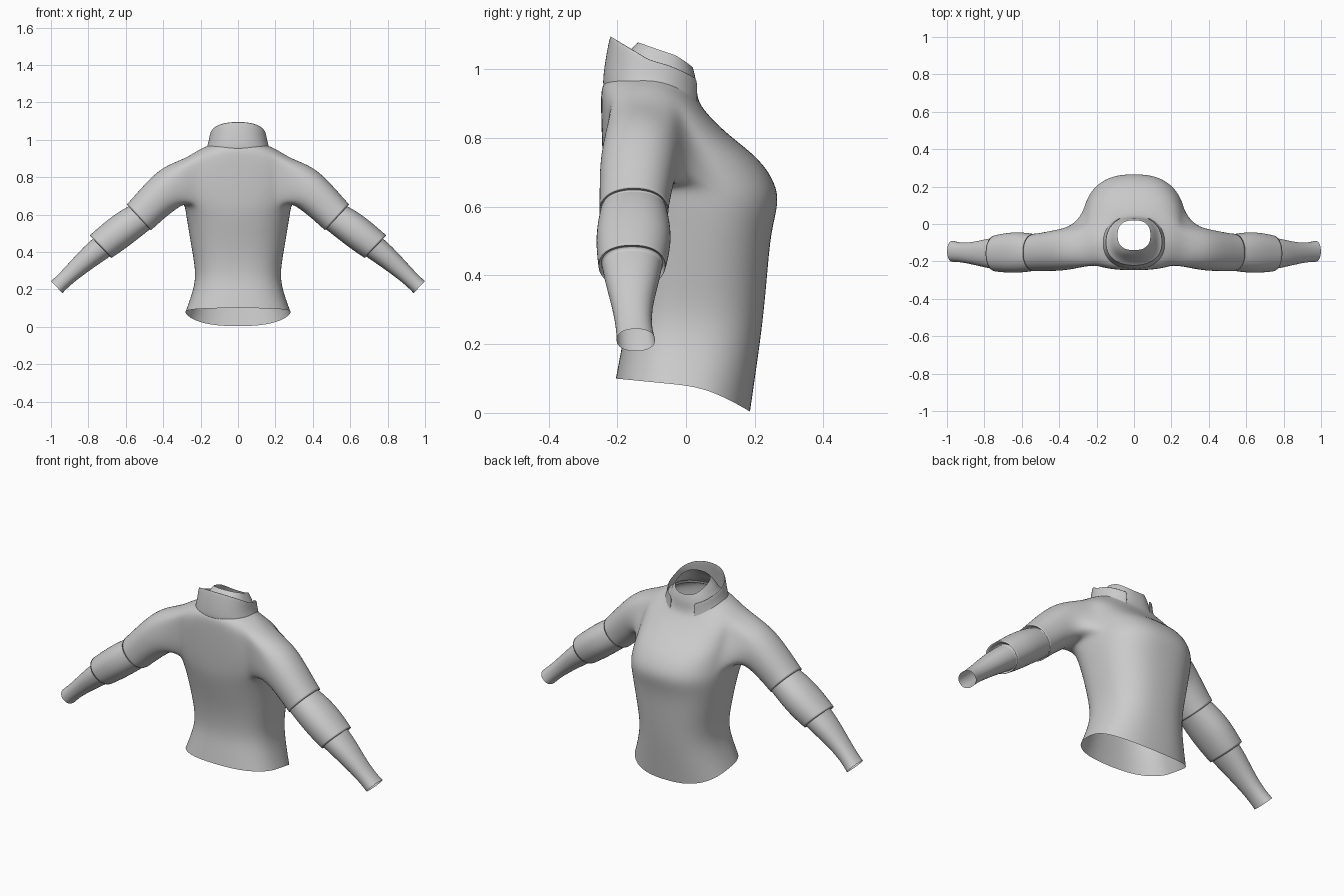
import bpy, bmesh, math
from mathutils import Vector

cube = bpy.data.objects.get("Cube")
if cube:
    bpy.data.objects.remove(cube)

cloth = bpy.data.materials.new("grey_cloth")
cloth.use_nodes = True
cloth.diffuse_color = (0.6, 0.6, 0.6, 1)
cloth.node_tree.nodes["Principled BSDF"].inputs["Base Color"].default_value = (0.6, 0.6, 0.6, 1)

SEG = 32


def power(v, e):
    return math.copysign(abs(v) ** e, v)


def oval(angle, z, half, front, back, mid, z_front, z_back, e=0.8):
    """Point on a rounded section whose front and back may sit at other heights."""
    c, s = power(math.cos(angle), e), power(math.sin(angle), e)
    depth = front - mid if s > 0 else mid - back
    lift = (z_front - z) * s ** 1.5 if s > 0 else (z_back - z) * -s
    return Vector((half * c, mid + depth * s, z + lift))


def skin(bm, a, b, closed=True):
    n = len(a)
    for i in range(n if closed else n - 1):
        j = (i + 1) % n
        bm.faces.new((a[i], a[j], b[j], b[i]))


def finish(name, bm, thickness=0):
    bmesh.ops.recalc_face_normals(bm, faces=bm.faces[:])
    mesh = bpy.data.meshes.new(name)
    bm.to_mesh(mesh)
    bm.free()
    mesh.materials.append(cloth)
    obj = bpy.data.objects.new(name, mesh)
    bpy.context.collection.objects.link(obj)
    if thickness:
        wall = obj.modifiers.new("wall", "SOLIDIFY")
        wall.thickness = thickness
    sub = obj.modifiers.new("smooth", "SUBSURF")
    sub.levels = sub.render_levels = 2
    mesh.polygons.foreach_set("use_smooth", [True] * len(mesh.polygons))
    return obj


# Torso and neck: side height, half width, front, back, middle, front and back height
BODY = [
    (.08, .282, .187, -.205, 0, .003, .10),
    (.17, .248, .207, -.190, 0, .14, .18),
    (.27, .223, .225, -.172, 0, .27, .27),
    (.40, .245, .237, -.185, 0, .40, .40),
    (.53, .267, .248, -.215, 0, .53, .53),
    (.61, .280, .272, -.232, -.03, .61, .61),
    (.66, .287, .262, -.238, -.08, .67, .66),
    (.74, .287, .215, -.243, -.12, .74, .74),
    (.82, .285, .135, -.246, -.125, .80, .82),
    (.90, .280, .080, -.248, -.125, .85, .90),
    (.95, .210, .050, -.247, -.11, .885, .94),
    (.968, .160, .038, -.238, -.10, .905, .965),
    (.985, .130, .032, -.20, -.08, .93, .99),
    (1.02, .110, .030, -.17, -.07, .97, 1.05),
    (1.05, .088, .020, -.14, -.06, 1.005, 1.078),
]
HOLE_ROWS = (6, 9)
HOLE_COLS = (-4, 2)

# Sleeves: x, y, z, half height, half depth, tilt in degrees, crease
SLEEVE = [
    (.36, -.135, .750, .118, .116, 23, 0),
    (.45, -.145, .668, .106, .108, 30, 0),
    (.50, -.150, .615, .099, .103, 38, 0),
    (.53, -.152, .585, .096, .102, 43, 1),
    (.518, -.152, .588, .084, .097, 43, 1),
    (.56, -.152, .562, .089, .104, 43, 0),
    (.63, -.152, .510, .092, .112, 42, 0),
    (.70, -.155, .455, .088, .105, 42, 0),
    (.735, -.157, .428, .085, .099, 44, 1),
    (.715, -.157, .435, .068, .090, 44, 1),
    (.78, -.157, .385, .063, .080, 44, 0),
    (.86, -.157, .315, .051, .060, 44, 0),
    (.93, -.152, .250, .043, .052, 43, 0),
    (.969, -.146, .212, .045, .057, 43, 0),
]

bm = bmesh.new()
rings = [[bm.verts.new(oval(2 * math.pi * i / SEG, *row)) for i in range(SEG)] for row in BODY]
crease = bm.edges.layers.float.new("crease_edge")
holes = {1: set(), -1: set()}
for r in range(len(rings) - 1):
    for i in range(SEG):
        j = (i + 1) % SEG
        quad = (rings[r][i], rings[r][j], rings[r + 1][j], rings[r + 1][i])
        for side in (1, -1):
            col = i if side == 1 else SEG // 2 - 1 - i
            col = (col + SEG // 2) % SEG - SEG // 2
            if HOLE_ROWS[0] <= r < HOLE_ROWS[1] and HOLE_COLS[0] <= col < HOLE_COLS[1]:
                holes[side].update(quad)
                break
        else:
            bm.faces.new(quad)

for side, verts in holes.items():
    # Armhole edge, ordered around its centre
    edge = [v for v in verts if v.link_faces]
    for v in verts:
        if not v.link_faces:
            bm.verts.remove(v)
    centre = sum((v.co for v in edge), Vector()) / len(edge)

    def around(v):
        return math.atan2(v.co.z - centre.z, v.co.y - centre.y)
    edge.sort(key=around)
    n = len(edge)
    start = sum(around(v) - 2 * math.pi * k / n for k, v in enumerate(edge)) / n
    last = edge
    for x, y, z, high, deep, tilt, sharp in SLEEVE:
        t = math.radians(tilt)
        ring = []
        for k in range(n):
            a = start + 2 * math.pi * k / n
            up, out = high * power(math.sin(a), .9), deep * power(math.cos(a), .9)
            ring.append(bm.verts.new((side * (x + up * math.sin(t)), y + out, z + up * math.cos(t))))
        skin(bm, last, ring)
        if sharp:
            for k in range(n):
                bm.edges.get((ring[k], ring[(k + 1) % n]))[crease] = 1.0
        last = ring
finish("shirt_body_and_sleeves", bm)

# Standing collar, open at the chest
bm = bmesh.new()
COLLAR = [
    (.950, .172, .050, -.243, -.10, .875, .950),
    (.985, .158, .046, -.240, -.10, .925, 1.00),
    (1.025, .152, .048, -.222, -.10, .965, 1.10),
]
strips = []
for row in COLLAR:
    angles = [math.radians(-245 + 310 * k / 28) for k in range(29)]
    strips.append([bm.verts.new(oval(a, *row, e=.9)) for a in angles])
for low, high in zip(strips, strips[1:]):
    skin(bm, low, high, closed=False)
finish("standing_collar", bm, .006)
